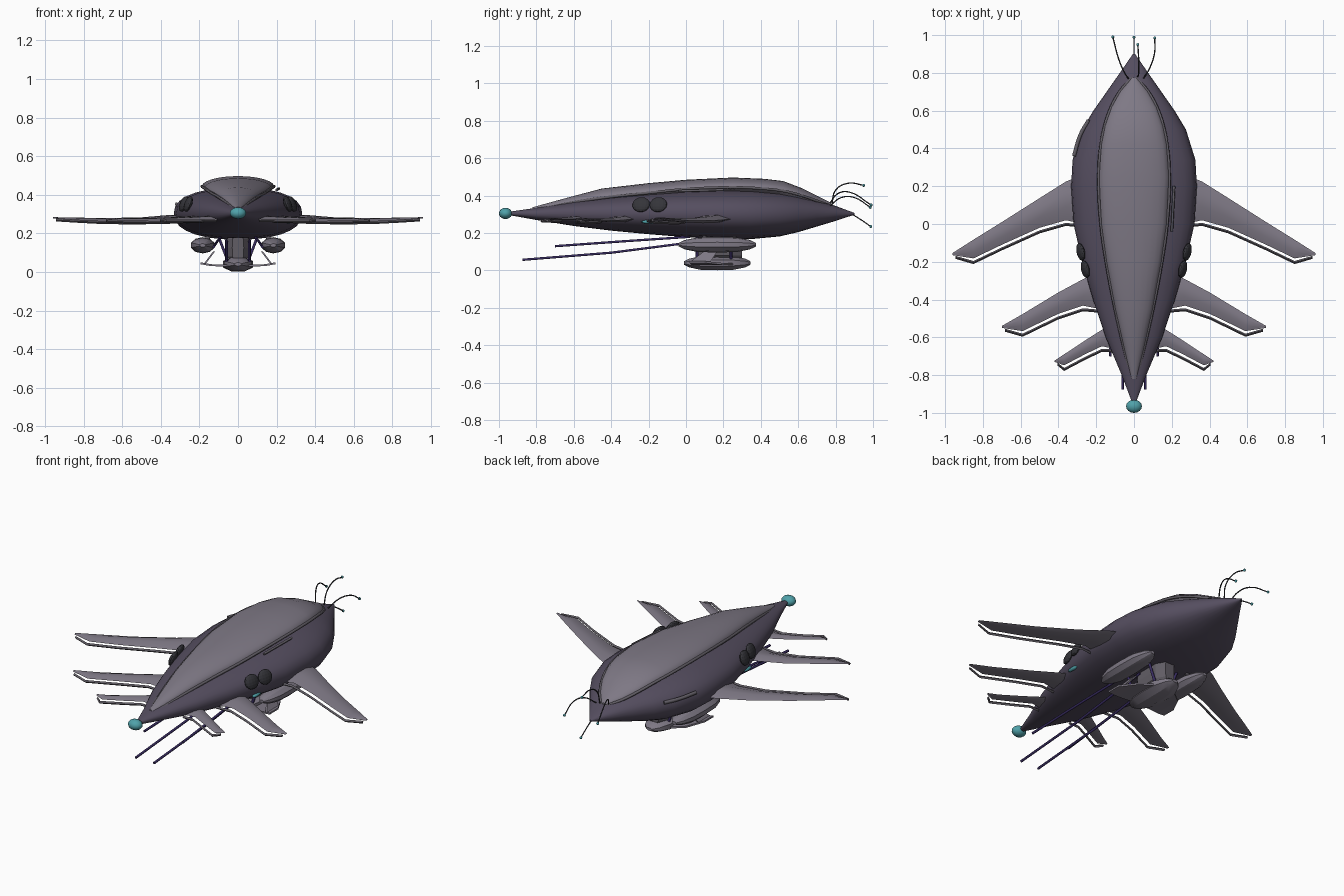
import bpy, bmesh, math
from mathutils import Vector

if "Cube" in bpy.data.objects:
    bpy.data.objects.remove(bpy.data.objects["Cube"])


def mat(name, c):
    m = bpy.data.materials.new(name)
    m.diffuse_color = (*c, 1)
    m.use_nodes = True
    m.node_tree.nodes["Principled BSDF"].inputs["Base Color"].default_value = m.diffuse_color
    return m


HULL = mat("hull_purple", (0.09, 0.075, 0.115))
SHELL = mat("shell_grey", (0.21, 0.19, 0.235))
TRIM = mat("trim_grey", (0.12, 0.11, 0.13))
DARK = mat("dark", (0.035, 0.035, 0.042))
TEAL = mat("teal", (0.08, 0.36, 0.40))
POLE = mat("pole_violet", (0.04, 0.025, 0.12))


def finish(name, bm, m, smooth=None):
    bmesh.ops.recalc_face_normals(bm, faces=bm.faces)
    me = bpy.data.meshes.new(name)
    bm.to_mesh(me)
    bm.free()
    ob = bpy.data.objects.new(name, me)
    bpy.context.collection.objects.link(ob)
    me.materials.append(m)
    if smooth:
        bpy.ops.object.select_all(action='DESELECT')
        ob.select_set(True)
        bpy.context.view_layer.objects.active = ob
        bpy.ops.object.shade_smooth_by_angle(angle=math.radians(smooth))
    return ob


def loft(name, rings, m, smooth=None):
    bm = bmesh.new()
    vs = [[bm.verts.new(p) for p in r] for r in rings]
    n = len(rings[0])
    for a, b in zip(vs, vs[1:]):
        for i in range(n):
            bm.faces.new((a[i], a[(i + 1) % n], b[(i + 1) % n], b[i]))
    bm.faces.new(vs[0])
    bm.faces.new(vs[-1])
    return finish(name, bm, m, smooth)


def tube(name, pts, r, m, smooth_path=True):
    cu = bpy.data.curves.new(name, 'CURVE')
    cu.dimensions = '3D'
    cu.bevel_depth = r
    cu.bevel_resolution = 1
    cu.use_fill_caps = True
    cu.resolution_u = 4
    sp = cu.splines.new('BEZIER' if smooth_path else 'POLY')
    if smooth_path:
        sp.bezier_points.add(len(pts) - 1)
        for b, p in zip(sp.bezier_points, pts):
            b.co = p
            b.handle_left_type = b.handle_right_type = 'AUTO'
    else:
        sp.points.add(len(pts) - 1)
        for b, p in zip(sp.points, pts):
            b.co = (*p, 1)
    ob = bpy.data.objects.new(name, cu)
    bpy.context.collection.objects.link(ob)
    cu.materials.append(m)


def ball(name, c, s, m, u=16, v=10, smooth=40):
    bm = bmesh.new()
    bmesh.ops.create_uvsphere(bm, u_segments=u, v_segments=v, radius=1)
    for p in bm.verts:
        p.co = Vector((c[0] + p.co.x * s[0], c[1] + p.co.y * s[1], c[2] + p.co.z * s[2]))
    return finish(name, bm, m, smooth)


def oval(y, w, zb, zt, n=28, e=2.3):
    c, h = (zb + zt) / 2, (zt - zb) / 2
    ring = []
    for i in range(n):
        a = 2 * math.pi * i / n
        ca, sa = math.cos(a), math.sin(a)
        ring.append((w * math.copysign(abs(ca) ** (2 / e), ca), y,
                     c + h * math.copysign(abs(sa) ** (2 / e), sa)))
    return ring


# main hull: y, half width, bottom, top
hull = [(-.94, .012, .295, .315), (-.8, .065, .27, .335), (-.6, .15, .238, .37),
        (-.4, .217, .213, .395), (-.2, .275, .194, .415), (0, .32, .178, .43),
        (.2, .333, .168, .437), (.34, .325, .167, .435), (.5, .275, .182, .42),
        (.6, .215, .205, .40), (.7, .145, .235, .375), (.8, .075, .265, .345), (.9, .006, .298, .308)]
loft("hull", [oval(*h) for h in hull], HULL, 40)

# upper shell: y, half width, edge height, crest height
shell = [(-.82, .015, .32, .338), (-.65, .055, .355, .385), (-.45, .10, .388, .438),
         (-.2, .147, .415, .467), (0, .175, .435, .485), (.25, .187, .444, .497),
         (.42, .175, .437, .49), (.52, .155, .425, .478), (.62, .12, .40, .44),
         (.7, .075, .372, .40), (.775, .012, .345, .362)]
rings = []
for y, w, zb, zt in shell:
    top = [(w * math.cos(math.pi * i / 12), y, zb + (zt - zb) * math.sin(math.pi * i / 12)) for i in range(13)]
    rings.append(top + [(-w * .8, y, zb - .03), (w * .8, y, zb - .03)])
loft("upper_shell", rings, SHELL, 40)
for s in (1, -1):
    tube("shell_trim", [(s * w, y, zb) for y, w, zb, zt in shell], .008, TRIM)

# nose lamp
ball("nose_lamp", (0, -.965, .305), (.042, .035, .03), TEAL)


# side fins: sections of (x, leading y, trailing y, z, thickness)
def fin(name, secs):
    for s in (1, -1):
        rings = []
        for x, a, b, z, t in secs:
            def p(f, dz):
                return (s * x, a + (b - a) * f, z + dz)
            rings.append([p(0, 0), p(.3, t), p(.65, t * .8), p(1, -.004),
                          p(.65, -t * .6), p(.3, -t * .8)])
        loft(name, rings, SHELL, 30)
        # trailing slat behind the fin
        rings = []
        for k, (x, a, b, z, t) in enumerate(secs):
            g = b - (.012 if k in (0, len(secs) - 1) else .022)
            x2 = x if k < len(secs) - 1 else x - .1 * abs(a - b) - .015
            rings.append([(s * x2, g + .008, z - .012), (s * x2, g, z - .004),
                          (s * x2, g - .008, z - .012), (s * x2, g, z - .02)])
        loft("fin_slat", rings, TRIM)


fin("large_fin", [(.27, .26, .0, .275, .024), (.36, .225, .02, .273, .022),
                  (.5, .137, -.02, .266, .017), (.7, .01, -.11, .268, .011), (.85, -.083, -.182, .276, .006),
                  (.96, -.153, -.165, .282, .002)])
fin("middle_fin", [(.18, -.25, -.45, .275, .018), (.27, -.292, -.432, .273, .016),
                   (.4, -.362, -.475, .268, .012), (.59, -.477, -.567, .272, .006), (.7, -.54, -.55, .278, .002)])
fin("small_fin", [(.11, -.53, -.66, .28, .012), (.17, -.56, -.647, .278, .011),
                  (.26, -.617, -.69, .275, .008), (.37, -.69, -.748, .276, .004), (.42, -.723, -.73, .28, .002)])

# portholes and hull slats
for s in (1, -1):
    for x, y in ((.258, -.24), (.282, -.148)):
        ob = ball("porthole", (0, 0, 0), (.018, .048, .042), DARK, 14, 8, None)
        ob.location = (s * x, y, .352)
        ob.rotation_euler = (0, -s * .35, s * -.22)
    ball("side_window", (s * .262, -.2, .26), (.012, .04, .01), TEAL, 8, 6)
tube("side_rail", [(-.318, .36, .35), (-.285, .47, .345), (-.24, .55, .34)], .01, TRIM)
tube("side_rail", [(.2, -.04, .425), (.212, .2, .432)], .007, TRIM)

# tail feelers with bead tips
for pts in ([(-.03, .77, .36), (-.055, .81, .41), (-.08, .87, .42), (-.112, .99, .35)],
            [(.02, .78, .355), (.025, .8, .43), (.025, .87, .467), (.02, .95, .455)],
            [(.05, .77, .345), (.085, .83, .39), (.108, .9, .39), (.11, .985, .338)],
            [(0, .88, .305), (0, .93, .275), (0, .988, .235)]):
    tube("tail_feeler", pts, .0035, DARK)
    ball("feeler_bead", pts[-1], (.008,) * 3, TEAL, 8, 6)


# faceted pods under the hull
def pod(name, cx, cz, w, h, y0, y1, n, m):
    L = y1 - y0
    prof = [(0, .22), (.08, .6), (.25, .93), (.5, 1), (.75, .93), (.92, .6), (1, .22)]
    loft(name, [[(cx + w * k * math.cos(2 * math.pi * (i + .5) / n), y0 + L * t,
                  cz + h * k * math.sin(2 * math.pi * (i + .5) / n)) for i in range(n)] for t, k in prof], m, 25)


for s in (1, -1):
    pod("side_pod", s * .183, .138, .064, .042, -.04, .375, 10, SHELL)
    tube("pod_strut", [(s * .17, .1, .16), (s * .14, .1, .2)], .012, TRIM, False)
    tube("pod_strut", [(s * .17, .26, .16), (s * .14, .26, .2)], .012, TRIM, False)
    # gondola side wing, swept and upturned
    loft("gondola_wing", [[(s * x, a, z + .004), (s * x, b, z + .004), (s * x, b, z - .006), (s * x, a, z - .006)]
                          for x, a, b, z in ((.05, .04, .27, .034), (.14, .03, .2, .036), (.195, .02, .1, .046))],
         SHELL)
    loft("gondola_fin", [[(s * x, a, z), (s * (x - .01), a, z), (s * (x - .01), b, z), (s * x, b, z)]
                         for x, a, b, z in ((.175, .02, .13, .045), (.13, .1, .17, .105))], SHELL)
    for y in (.06, .24):
        tube("gondola_strut", [(s * .05, y, .05), (s * .1, y, .18)], .008, POLE, False)
    # long trailing poles
    tube("upper_pole", [(s * .09, .02, .18), (s * .11, -.35, .155), (s * .126, -.7, .13)], .007, POLE, False)
    tube("lower_pole", [(s * .06, .12, .165), (s * .06, -.05, .14), (s * .06, -.4, .095), (s * .06, -.875, .057)],
         .007, POLE, False)
pod("gondola", 0, .04, .085, .042, -.012, .345, 8, SHELL)
loft("gondola_neck", [oval(y, w, .06, .19, 12, 4) for y, w in ((.06, .03), (.1, .06), (.25, .06), (.3, .03))], TRIM)
